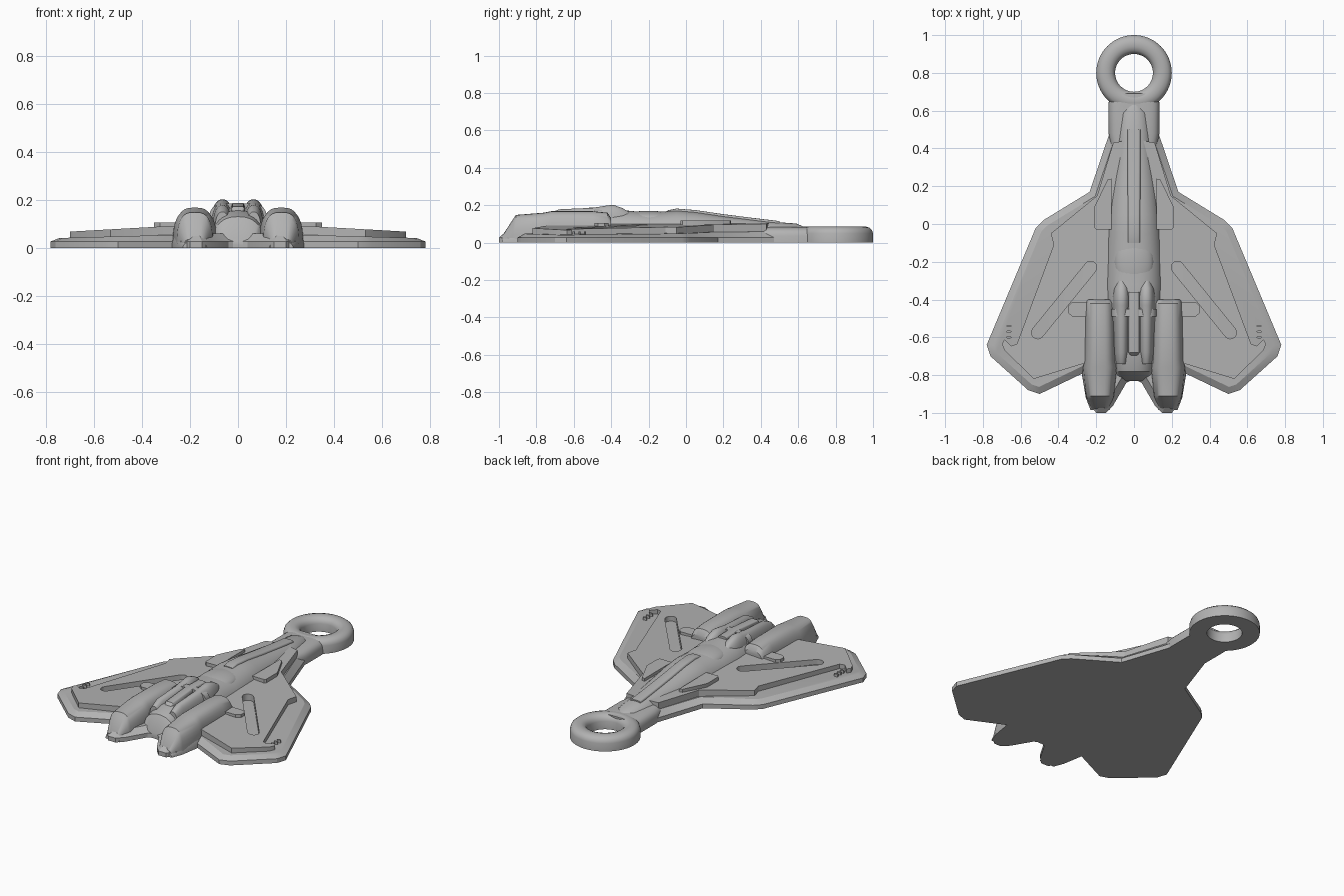
import bpy, bmesh, math
from mathutils import Vector

cube = bpy.data.objects.get("Cube")
if cube:
    bpy.data.objects.remove(cube)

GREY = (0.45, 0.45, 0.45, 1)
grey = bpy.data.materials.new("plain grey")
grey.use_nodes = True
grey.diffuse_color = GREY
grey.node_tree.nodes["Principled BSDF"].inputs["Base Color"].default_value = GREY


def finish(name, bm, angle=35):
    bmesh.ops.recalc_face_normals(bm, faces=bm.faces[:])
    me = bpy.data.meshes.new(name)
    bm.to_mesh(me)
    bm.free()
    me.materials.append(grey)
    ob = bpy.data.objects.new(name, me)
    bpy.context.collection.objects.link(ob)
    bpy.ops.object.select_all(action='DESELECT')
    ob.select_set(True)
    bpy.context.view_layer.objects.active = ob
    bpy.ops.object.shade_smooth_by_angle(angle=math.radians(angle))
    return ob


def mirror(ob):
    ob.modifiers.new("mirror", 'MIRROR').use_mirror_merge = False
    return ob


def both(half):
    """Complete an outline from its +x half."""
    return half + [(-x, y) for x, y in reversed(half) if x > 0]


def prism_mesh(pts, z0, z1):
    bm = bmesh.new()
    low = bm.faces.new([bm.verts.new((x, y, z0)) for x, y in pts])
    ext = bmesh.ops.extrude_face_region(bm, geom=[low], use_keep_orig=True)
    top = [v for v in ext["geom"] if isinstance(v, bmesh.types.BMVert)]
    for v in top:
        v.co.z = z1(v.co.x) if callable(z1) else z1
    cap = [f for f in ext["geom"] if isinstance(f, bmesh.types.BMFace)][0]
    return bm, cap


def loft(name, stations, cx=0, z0=0, power=2.3, n=18):
    """Arched sections along y, each given as (y, half width, top height)."""
    bm = bmesh.new()
    rings = []
    for y, hw, zt in stations:
        ring = []
        for i in range(n + 1):
            a = math.pi * i / n
            c, s = math.cos(a), max(math.sin(a), 0)
            x = math.copysign(abs(c) ** (2 / power), c) * hw
            ring.append(bm.verts.new((cx + x, y, z0 + (zt - z0) * s ** (2 / power))))
        rings.append(ring)
    for a, b in zip(rings, rings[1:]):
        for i in range(n + 1):
            j = (i + 1) % (n + 1)
            bm.faces.new((a[i], a[j], b[j], b[i]))
    bm.faces.new(rings[0])
    bm.faces.new(rings[-1])
    return finish(name, bm)


def capsule(a, b, r, n=8):
    a, b = Vector(a), Vector(b)
    ang = math.atan2(b.y - a.y, b.x - a.x)
    pts = []
    for c, start in ((b, ang - math.pi / 2), (a, ang + math.pi / 2)):
        for i in range(n + 1):
            t = start + math.pi * i / n
            pts.append((c.x + r * math.cos(t), c.y + r * math.sin(t)))
    return pts


# Wing base: flat underside, short wall, sloped rim and gently drooping top
base = both([(0, .52), (.13, .48), (.235, .17), (.48, .02), (.52, -.02), (.78, -.64),
             (.76, -.7), (.56, -.88), (.5, -.9), (.27, -.79), (.24, -.95),
             (.2, -1), (.15, -1), (.11, -.96), (.04, -.84), (0, -.82)])
bm, cap = prism_mesh(base, 0, .027)
bmesh.ops.inset_region(bm, faces=[cap], thickness=.035, use_even_offset=True)
raised = set(cap.verts)
tops = [v.co.copy() for v in raised]
for v in raised:
    v.co.z = .062
bmesh.ops.bisect_plane(bm, geom=bm.verts[:] + bm.edges[:] + bm.faces[:],
                       plane_co=(0, 0, 0), plane_no=(1, 0, 0))
for v in bm.verts:
    if v.co.z > .05:
        v.co.z = .062 - .028 * abs(v.co.x)
finish("wing_base", bm, 25)

# Raised wing panels with a diagonal slot cut through
panel = [(0, .45), (.11, .43), (.195, .15), (.44, -.05), (.425, -.11), (.62, -.635),
         (.65, -.645), (.685, -.61), (.7, -.635), (.685, -.67), (.53, -.82),
         (.27, -.74), (0, -.74)]
bm, cap = prism_mesh(panel, .02, lambda x: .107 - .056 * x)
wing = finish("wing_panel", bm, 25)
bm, cap = prism_mesh(capsule((.23, -.23), (.51, -.575), .033), .045, .2)
cutter = finish("slot_cutter", bm)
cutter.hide_render = True
cut = wing.modifiers.new("slot", 'BOOLEAN')
cut.object = cutter
cut.operation = 'DIFFERENCE'
cut.solver = 'EXACT'
bpy.context.view_layer.objects.active = wing
bpy.ops.object.modifier_apply(modifier=cut.name)
bpy.data.objects.remove(cutter)
mirror(wing)

# Small posts at the wing tips
for i in range(3):
    bm, cap = prism_mesh(capsule((.655, -.54 - .03 * i), (.67, -.54 - .03 * i), .006, 3), .03, .06)
    mirror(finish("tip_post", bm))

# Hanging ring
bm = bmesh.new()
profile = [(.1, 0), (.2, 0), (.2, .05), (.194, .068), (.18, .08), (.16, .086),
           (.138, .086), (.118, .079), (.106, .066), (.1, .05)]
vs = [bm.verts.new((r, .8, z)) for r, z in profile]
es = [bm.edges.new((vs[i], vs[(i + 1) % len(vs)])) for i in range(len(vs))]
bmesh.ops.spin(bm, geom=vs + es, cent=(0, .8, 0), axis=(0, 0, 1),
               angle=math.tau, steps=64, use_duplicate=False)
bmesh.ops.remove_doubles(bm, verts=bm.verts[:], dist=.0005)
finish("hanging_ring", bm)

# Neck joining ring and nose
loft("ring_neck", [(.69, .125, .083), (.64, .135, .085), (.48, .135, .085), (.4, .12, .085)], power=4)

# Fuselage from nose to tail
body = [(.63, .05, .085), (.59, .085, .102), (.45, .1, .112), (.2, .13, .142), (.05, .145, .164),
        (-.05, .152, .172), (-.2, .16, .16), (-.32, .16, .172), (-.42, .155, .172),
        (-.7, .12, .155), (-.78, .11, .13), (-.83, .09, .04)]
loft("fuselage", body, power=2.4, n=24)

# Spine strips on the nose and tail
loft("nose_spine", [(.5, .035, .115), (.35, .035, .133), (.2, .035, .152), (.05, .035, .174),
                    (-.05, .035, .182), (-.1, .035, .172)], z0=.06, power=8)
loft("tail_spine", [(-.36, .03, .185), (-.5, .03, .188), (-.68, .03, .172), (-.7, .02, .15)],
     z0=.06, power=8)

# Canopy blister, nearly flush
bm = bmesh.new()
bmesh.ops.create_uvsphere(bm, u_segments=32, v_segments=16, radius=1)
for v in bm.verts:
    v.co = Vector((v.co.x * .105, v.co.y * .17 - .2, .125 + v.co.z * .045))
finish("canopy", bm)

# Shoulder humps behind the canopy
shoulder = [(-.3, .03, .16), (-.34, .045, .185), (-.39, .05, .202), (-.43, .05, .197),
            (-.5, .045, .186), (-.68, .04, .178), (-.74, .03, .15)]
mirror(loft("shoulder_hump", shoulder, cx=.065, z0=.08))

# Engine nacelles with sloping tail ends
engine = [(-.4, .075, .13), (-.42, .08, .16), (-.5, .082, .168), (-.72, .085, .168),
          (-.76, .092, .16), (-.91, .075, .148), (-.925, .07, .125), (-.98, .045, .04)]
mirror(loft("engine", engine, cx=.18, power=3))
flare = [(-.44, .09, .09), (-.5, .1, .11), (-.74, .1, .115), (-.8, .095, .11),
         (-.92, .075, .085), (-.985, .05, .03)]
mirror(loft("engine_flare", flare, cx=.18, power=2))

# Side intakes
bm, cap = prism_mesh([(.12, .24), (.14, .235), (.21, .09), (.21, -.02), (.2, -.03), (.12, -.03)], .05, .118)
mirror(finish("intake", bm))

# Cross bar and the collar over the spine
bm, cap = prism_mesh(both([(0, -.415), (.33, -.415), (.35, -.435), (.35, -.47), (.325, -.49), (0, -.49)]), .05, .106)
finish("cross_bar", bm)
loft("bar_collar", [(-.45, .12, .185), (-.49, .12, .185)], z0=.1, power=4)
